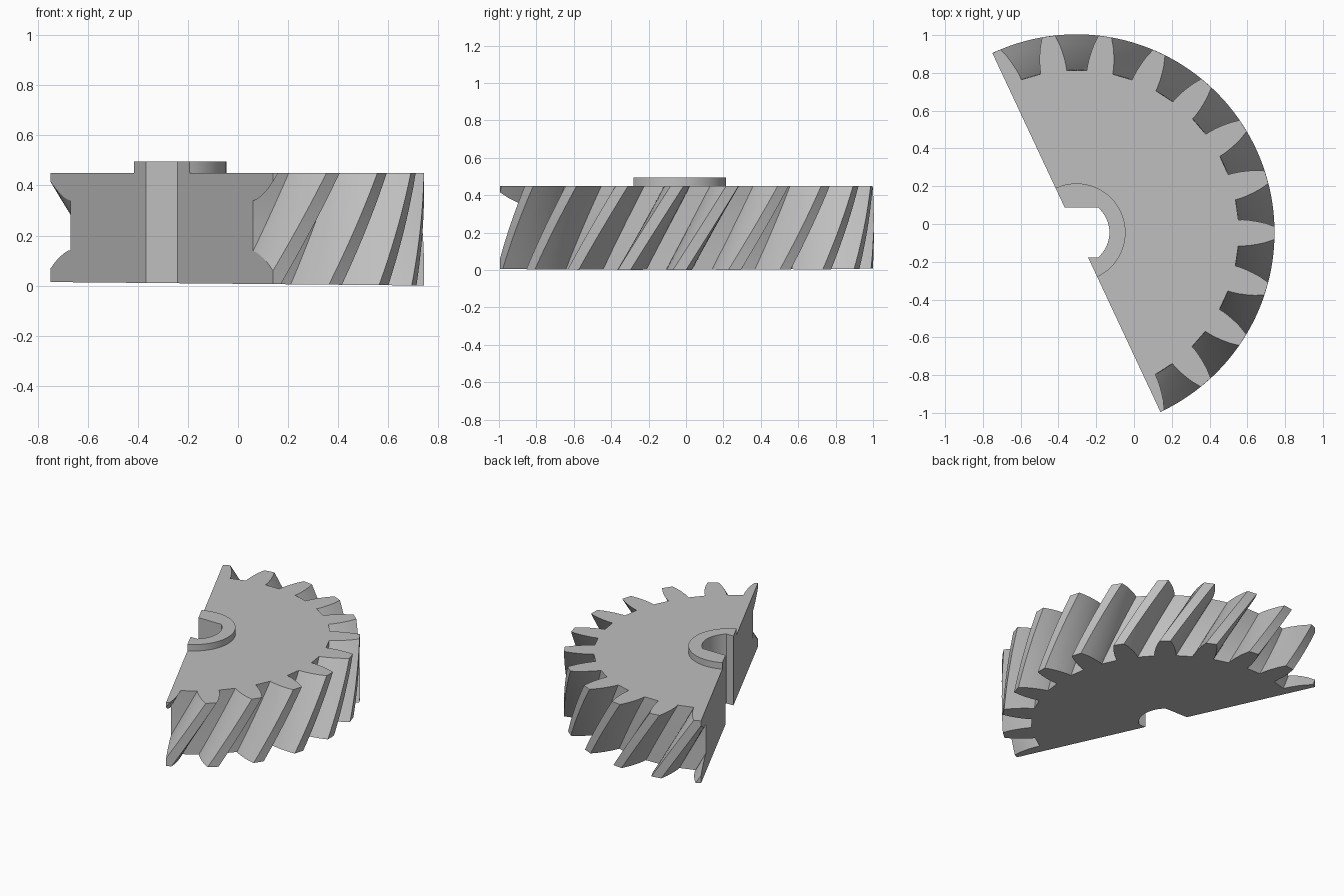
import bpy, bmesh, math
from mathutils import Vector

cube = bpy.data.objects.get("Cube")
if cube:
    bpy.data.objects.remove(cube, do_unlink=True)

CENTRE = Vector((-0.305, -0.045, 0))
TEETH = 22
PITCH = 360 / TEETH
TOP, BOSS_TOP = 0.45, 0.495
TWIST = 15.7          # degrees of helix from bottom to top
PHASE = 81.7          # angle of one tooth on the top face
CUT_ANGLE = 25.1      # direction of the kept half
LAYERS = 16
# tooth flank: radius and half angle, from root to tip
FLANK = [(0.86, 4.6), (0.885, 4.5), (0.92, 4.15), (0.96, 3.6), (1.0, 2.95), (1.049, 1.9)]

steel = bpy.data.materials.new("plain grey")
steel.use_nodes = True
steel.diffuse_color = (0.52, 0.52, 0.52, 1)
steel.node_tree.nodes["Principled BSDF"].inputs["Base Color"].default_value = (0.52, 0.52, 0.52, 1)


def polar(radius, degrees, z=0):
    a = math.radians(degrees)
    return CENTRE + Vector((radius * math.cos(a), radius * math.sin(a), z))


def make_object(name, bm):
    bmesh.ops.recalc_face_normals(bm, faces=bm.faces)
    mesh = bpy.data.meshes.new(name)
    bm.to_mesh(mesh)
    bm.free()
    mesh.materials.append(steel)
    obj = bpy.data.objects.new(name, mesh)
    bpy.context.collection.objects.link(obj)
    return obj


def loft(rings):
    """Skin a stack of matching closed rings and cap both ends."""
    bm = bmesh.new()
    loops = [[bm.verts.new(p) for p in ring] for ring in rings]
    for low, high in zip(loops, loops[1:]):
        for i in range(len(low)):
            j = (i + 1) % len(low)
            bm.faces.new((low[i], low[j], high[j], high[i]))
    bm.faces.new(loops[0])
    bm.faces.new(loops[-1])
    return bm


def keep_half(bm):
    """Slice through the axis and close the sliced face."""
    bmesh.ops.bisect_plane(bm, geom=bm.verts[:] + bm.edges[:] + bm.faces[:], dist=1e-5,
                           plane_co=CENTRE, plane_no=polar(1, CUT_ANGLE) - CENTRE,
                           clear_inner=True)
    bmesh.ops.holes_fill(bm, edges=[e for e in bm.edges if e.is_boundary], sides=0)


def cut(obj, cutter):
    mod = obj.modifiers.new("bore", 'BOOLEAN')
    mod.operation = 'DIFFERENCE'
    mod.solver = 'EXACT'
    mod.object = cutter
    bpy.context.view_layer.objects.active = obj
    bpy.ops.object.modifier_apply(modifier=mod.name)


def smooth(obj):
    bpy.ops.object.select_all(action='DESELECT')
    obj.select_set(True)
    bpy.context.view_layer.objects.active = obj
    bpy.ops.object.shade_smooth_by_angle(angle=math.radians(25))


# toothed body, twisted layer by layer
outline = []
for k in range(TEETH):
    mid = PHASE + k * PITCH
    outline += [(r, mid - h) for r, h in FLANK]
    outline += [(r, mid + h) for r, h in reversed(FLANK)]
rings = []
for n in range(LAYERS + 1):
    t = n / LAYERS
    ring = []
    for r, a in outline:
        p = polar(r, a - TWIST * (1 - t))
        base = 0.007 - 0.0094 * p.x      # underside is very slightly tilted
        p.z = base + (TOP - base) * t
        ring.append(p)
    rings.append(ring)
bm = loft(rings)
keep_half(bm)
gear = make_object("gear_body", bm)

# raised hub ring
bm = loft([[polar(0.26, a, z) for a in range(0, 360, 5)] for z in (TOP, BOSS_TOP)])
keep_half(bm)
hub = make_object("hub_ring", bm)

# bore with two flats
flat = math.degrees(math.asin(0.1325 / 0.175))
arc = [-flat + 2 * flat * i / 16 for i in range(17)]
bore = [(0.175, a) for a in arc] + [(0.175, a + 180) for a in arc]
cutter = make_object("bore_cutter", loft([[polar(r, a, z) for r, a in bore] for z in (-0.5, 1)]))
cutter.hide_render = True

for part in (gear, hub):
    cut(part, cutter)
    smooth(part)
bpy.data.objects.remove(cutter, do_unlink=True)
